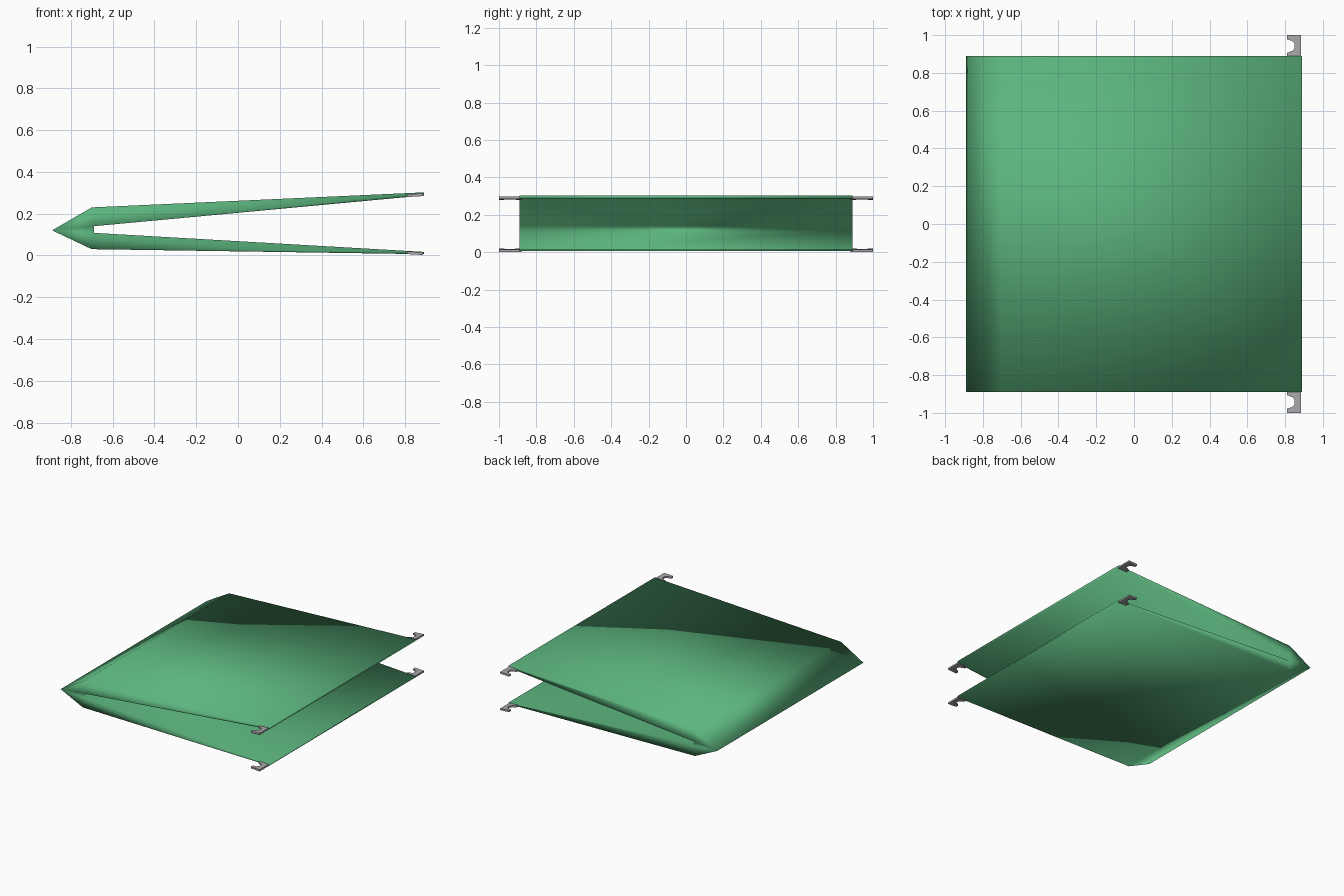
import bpy, bmesh

if "Cube" in bpy.data.objects:
    bpy.data.objects.remove(bpy.data.objects["Cube"])


def material(name, color):
    m = bpy.data.materials.new(name)
    m.diffuse_color = (*color, 1)
    m.use_nodes = True
    m.node_tree.nodes["Principled BSDF"].inputs["Base Color"].default_value = m.diffuse_color
    return m


green = material("cover green", (0.107, 0.462, 0.208))
grey = material("clip grey", (0.40, 0.39, 0.40))


def prism(name, points, caps, mat):
    """Join two matching outlines with side walls and cap both ends."""
    n = len(points[0])
    verts = points[0] + points[1]
    faces = [(i, (i + 1) % n, n + (i + 1) % n, n + i) for i in range(n)]
    faces += [tuple(c) for c in caps] + [tuple(n + i for i in reversed(c)) for c in caps]
    me = bpy.data.meshes.new(name)
    me.from_pydata(verts, [], faces)
    bm = bmesh.new()
    bm.from_mesh(me)
    bmesh.ops.recalc_face_normals(bm, faces=bm.faces)
    bm.to_mesh(me)
    bm.free()
    me.materials.append(mat)
    ob = bpy.data.objects.new(name, me)
    bpy.context.collection.objects.link(ob)
    return ob


# folded cover: V profile in x/z, extruded along y, smooth all over
profile = [(-0.89, 0.12), (-0.70, 0.03), (0.89, 0.006), (0.89, 0.017), (-0.69, 0.108),
           (-0.69, 0.14), (0.89, 0.287), (0.89, 0.302), (-0.70, 0.23)]
caps = [(1, 2, 3, 4), (0, 1, 4), (0, 4, 5), (0, 5, 8), (5, 6, 7, 8)]
cover = prism("folded_cover", [[(x, y, z) for x, z in profile] for y in (-0.89, 0.89)],
              caps, green)
for p in cover.data.polygons:
    p.use_smooth = True

# four small hooked clips at the open corners
hook = [(0.885, 0.88), (0.885, 1.0), (0.81, 1.0), (0.81, 0.978), (0.84, 0.968),
        (0.85, 0.955), (0.85, 0.93), (0.84, 0.918), (0.81, 0.905), (0.81, 0.88)]
hook_caps = [(0, 1, 4, 5), (1, 2, 3, 4), (0, 5, 6), (0, 6, 7), (0, 7, 8, 9)]
for level, z, slope in (("lower", 0.002, -0.06), ("upper", 0.284, 0.06)):
    for side, s in (("front", -1), ("back", 1)):
        pts = [[(x, s * y, z + h + (x - 0.885) * slope) for x, y in hook]
               for h in (0.0, 0.013)]
        clip = prism(f"{level}_{side}_clip", pts, hook_caps, grey)
        bpy.context.view_layer.objects.active = clip
        bpy.ops.object.select_all(action='DESELECT')
        clip.select_set(True)
        bpy.ops.object.shade_smooth_by_angle(angle=0.6)
